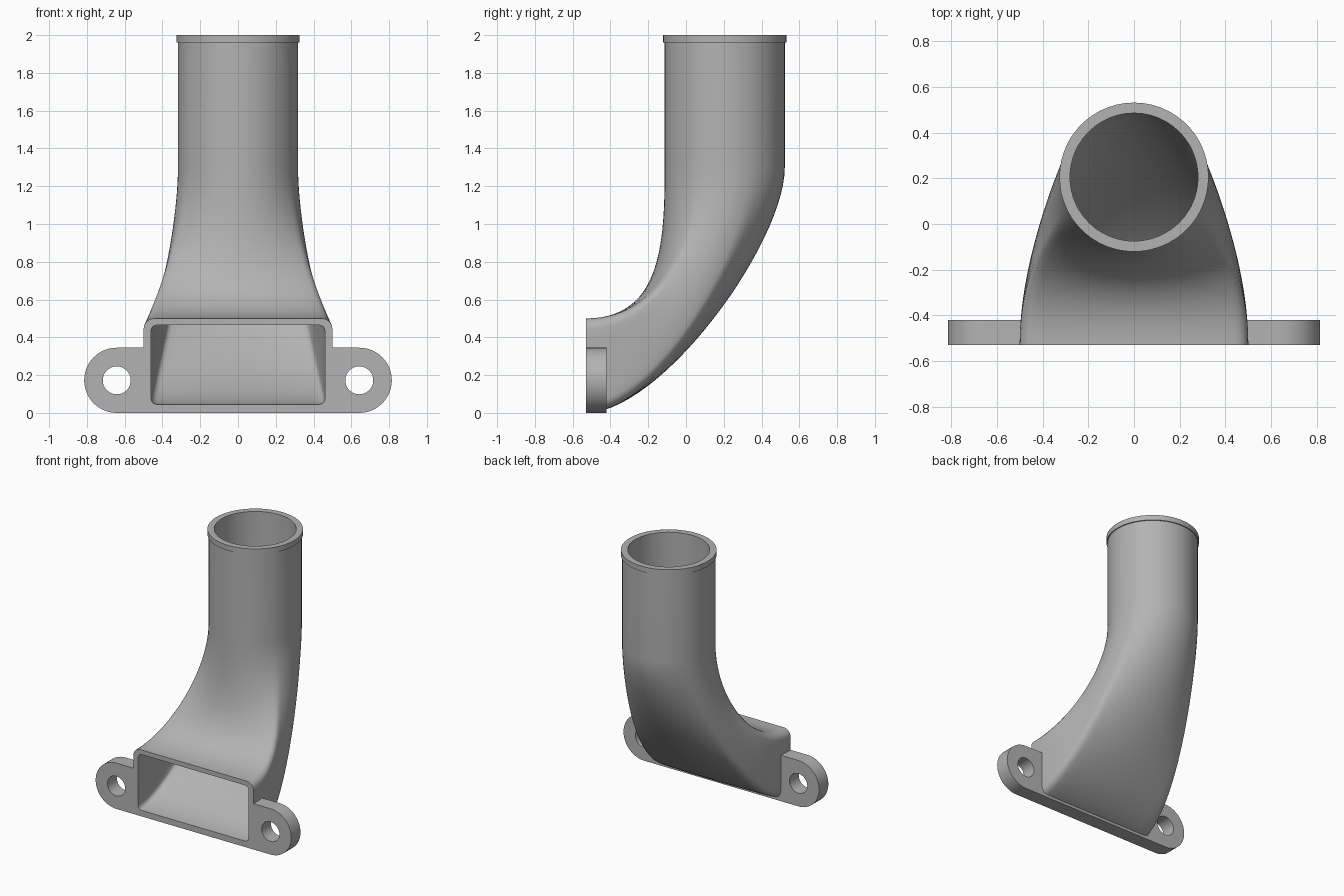
import bpy, bmesh
from math import sin, cos, pi, radians, hypot

cube = bpy.data.objects.get("Cube")
if cube:
    bpy.data.objects.remove(cube, do_unlink=True)

FRONT, PIPE_Y, PIPE_Z, TOP = -0.53, 0.205, 1.30, 2.0
PULL = 1.2  # strength of the loft tangents at both ends

grey = bpy.data.materials.new("grey plastic")
grey.use_nodes = True
colour = (0.45, 0.45, 0.45, 1)
grey.diffuse_color = colour
grey.node_tree.nodes["Principled BSDF"].inputs["Base Color"].default_value = colour


def rounded_rect(hw, hh, r, long_n=16, short_n=8, arc_n=4):
    """Points (x, z) clockwise about the origin, from the top left corner."""
    pts = []
    corners = [(1, 1, 90, long_n), (1, -1, 0, short_n),
               (-1, -1, -90, long_n), (-1, 1, -180, short_n)]
    for sx, sz, start, side_n in corners:
        cx, cz = sx * (hw - r), sz * (hh - r)
        arc = []
        for i in range(arc_n + 1):
            a = radians(start - 90 * i / arc_n)
            arc.append((cx + r * cos(a), cz + r * sin(a)))
        # straight side leading into this corner
        length = 2 * ((hw if side_n == long_n else hh) - r)
        dx, dz = sin(radians(start)), -cos(radians(start))
        for i in range(1, side_n):
            back = length * (1 - i / side_n)
            pts.append((arc[0][0] - dx * back, arc[0][1] - dz * back))
        pts += arc
    return pts


def pipe_ring(angles, r, z):
    return [(r * sin(a), PIPE_Y - r * cos(a), z) for a in angles]


def duct_wall(hw, hh, corner, zc, r, steps=28):
    """Rings blending the rectangular mouth into the round pipe."""
    rect = rounded_rect(hw, hh, corner)
    run = [0.0]
    for p, q in zip(rect, rect[1:] + rect[:1]):
        run.append(run[-1] + hypot(q[0] - p[0], q[1] - p[1]))
    # the pipe angle follows the distance along the mouth from its top centre
    first = run[15 - 8]
    angles = [2 * pi * (s - first) / run[-1] for s in run[:-1]]
    ends = pipe_ring(angles, r, PIPE_Z)
    rings = []
    for k in range(steps + 1):
        t = k / steps
        blend = t * t * (3 - 2 * t)
        leave, arrive = t * (1 - t) ** 2 * PULL, t * t * (t - 1) * PULL
        rings.append([(x + (e[0] - x) * blend,
                       FRONT + (e[1] - FRONT) * blend + leave,
                       zc + z + (e[2] - zc - z) * blend + arrive)
                      for (x, z), e in zip(rect, ends)])
    return rings, angles


def finish(obj):
    obj.data.materials.clear()
    obj.data.materials.append(grey)
    bpy.ops.object.select_all(action='DESELECT')
    obj.select_set(True)
    bpy.context.view_layer.objects.active = obj
    bpy.ops.object.shade_smooth_by_angle(angle=radians(35))


# Duct: outer wall, top lip and inner wall as one closed skin
outer, out_ang = duct_wall(0.50, 0.25, 0.055, 0.25, 0.318)
inner, in_ang = duct_wall(0.46, 0.21, 0.03, 0.255, 0.28)
lip = [pipe_ring(out_ang, 0.318, TOP - 0.04), pipe_ring(out_ang, 0.326, TOP - 0.04),
       pipe_ring(out_ang, 0.326, TOP), pipe_ring(in_ang, 0.28, TOP)]
rings = outer + lip + inner[::-1]

bm = bmesh.new()
rows = [[bm.verts.new(p) for p in ring] for ring in rings]
for a, b in zip(rows, rows[1:] + rows[:1]):
    for i in range(len(a)):
        j = (i + 1) % len(a)
        bm.faces.new((a[i], a[j], b[j], b[i]))
bmesh.ops.recalc_face_normals(bm, faces=bm.faces)
mesh = bpy.data.meshes.new("duct")
bm.to_mesh(mesh)
bm.free()
duct = bpy.data.objects.new("duct", mesh)
bpy.context.collection.objects.link(duct)
finish(duct)

# Mounting flange: two round ears joined by a thin bar under the mouth
EAR_X, EAR_R, HOLE_R, DEPTH = 0.642, 0.1725, 0.074, 0.11


def arc(cx, r, start, end, n):
    angles = [radians(start + (end - start) * i / n) for i in range(n + 1)]
    return [(cx + r * cos(a), EAR_R + r * sin(a)) for a in angles]


notch = [(-0.48, 2 * EAR_R), (-0.48, 0.03), (0.48, 0.03), (0.48, 2 * EAR_R)]
outline = notch + arc(EAR_X, EAR_R, 90, -90, 24) + arc(-EAR_X, EAR_R, 270, 90, 24)
holes = [arc(s * EAR_X, HOLE_R, 0, 360, 32)[:-1] for s in (1, -1)]

curve = bpy.data.curves.new("flange", 'CURVE')
curve.dimensions, curve.fill_mode = '2D', 'BOTH'
curve.extrude = DEPTH / 2
for pts in [outline] + holes:
    spline = curve.splines.new('POLY')
    spline.points.add(len(pts) - 1)
    for point, (x, y) in zip(spline.points, pts):
        point.co = (x, y, 0, 1)
    spline.use_cyclic_u = True
flange = bpy.data.objects.new("mounting_flange", curve)
bpy.context.collection.objects.link(flange)
flange.location.y = FRONT + DEPTH / 2
flange.rotation_euler.x = pi / 2
bpy.ops.object.select_all(action='DESELECT')
flange.select_set(True)
bpy.context.view_layer.objects.active = flange
bpy.ops.object.convert(target='MESH')
flange = bpy.context.view_layer.objects.active
bm = bmesh.new()
bm.from_mesh(flange.data)
bmesh.ops.remove_doubles(bm, verts=bm.verts, dist=0.0005)
bmesh.ops.recalc_face_normals(bm, faces=bm.faces)
bm.to_mesh(flange.data)
bm.free()
finish(flange)
